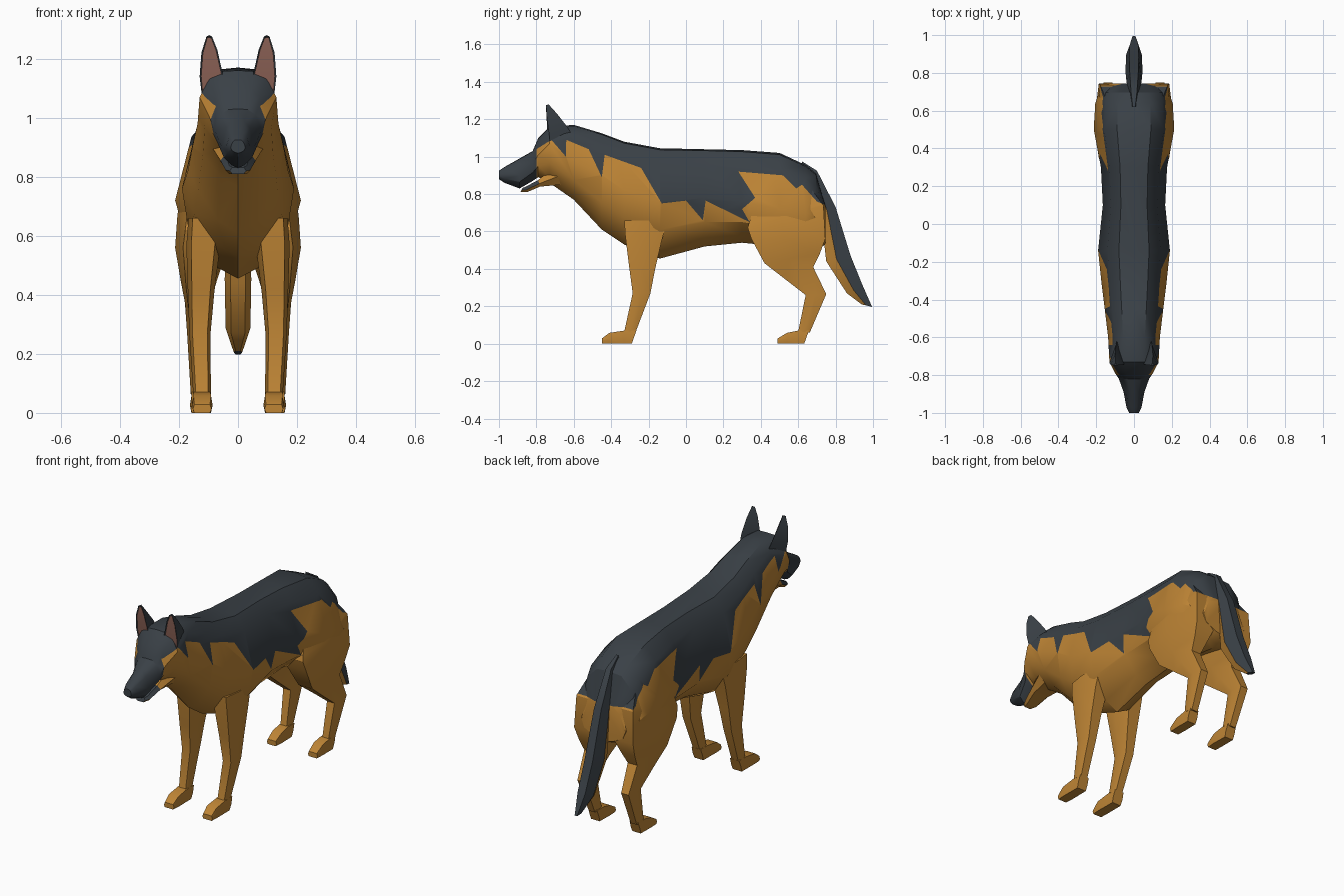
import bpy, bmesh, math
from mathutils import Vector

cube = bpy.data.objects.get("Cube")
if cube:
    bpy.data.objects.remove(cube, do_unlink=True)


def material(name, rgb):
    m = bpy.data.materials.new(name)
    m.use_nodes = True
    m.diffuse_color = (*rgb, 1)
    bsdf = next(n for n in m.node_tree.nodes if n.type == 'BSDF_PRINCIPLED')
    bsdf.inputs["Base Color"].default_value = (*rgb, 1)
    bsdf.inputs["Roughness"].default_value = 0.8
    return m


TAN, DARK, PINK = 0, 1, 2
MATS = [material("tan_fur", (0.52, 0.235, 0.036)),
        material("charcoal_fur", (0.042, 0.052, 0.062)),
        material("inner_ear_pink", (0.27, 0.125, 0.095))]

# Side outline (y, z) of the dark coat: face mask, jagged neck, saddle, rump
COAT = [(-1.1, 1.5), (-1.1, 0.5), (-0.80, 0.5), (-0.80, 1.04), (-0.72, 1.09),
        (-0.642, 1.0), (-0.64, 1.09), (-0.52, 1.04), (-0.45, 0.89),
        (-0.435, 1.01), (-0.24, 0.94), (-0.13, 0.75), (0.0, 0.765),
        (0.09, 0.66), (0.105, 0.765), (0.34, 0.65), (0.30, 0.72),
        (0.37, 0.78), (0.28, 0.92), (0.52, 0.90), (0.59, 0.83),
        (0.62, 0.85), (0.70, 0.76), (0.85, 0.70), (0.85, 1.5)]


def in_coat(y, z):
    inside = False
    for (y0, z0), (y1, z1) in zip(COAT, COAT[1:] + COAT[:1]):
        if (y0 > y) != (y1 > y) and z < z0 + (z1 - z0) * (y - y0) / (y1 - y0):
            inside = not inside
    return inside


def cut(bm, faces, co, no):
    geom = set(faces)
    for f in faces:
        geom.update(f.edges)
        geom.update(f.verts)
    bmesh.ops.bisect_plane(bm, geom=list(geom), dist=1e-5, plane_co=co, plane_no=no)


def paint_coat(bm):
    """Cut the surface along the coat outline and colour the inside dark."""
    bmesh.ops.triangulate(bm, faces=bm.faces[:])
    ys = sorted({p[0] for p in COAT})
    for y in ys:
        cut(bm, bm.faces[:], (0, y, 0), (0, 1, 0))
    for ya, yb in zip(ys, ys[1:]):
        for p, q in zip(COAT, COAT[1:]):
            if p[0] != q[0] and min(p[0], q[0]) <= ya and max(p[0], q[0]) >= yb:
                strip = [f for f in bm.faces if ya < f.calc_center_median().y < yb]
                if strip:
                    cut(bm, strip, (0, *p), (0, p[1] - q[1], q[0] - p[0]))
    for f in bm.faces:
        c = f.calc_center_median()
        f.material_index = DARK if in_coat(c.y, c.z) else TAN
    bmesh.ops.dissolve_limit(bm, angle_limit=math.radians(0.5), verts=bm.verts[:],
                             edges=bm.edges[:], delimit={'MATERIAL'})


def loft(name, rings, mirror=1, paint=None, angle=32):
    """Skin a list of equal rings, cap the ends, colour and shade."""
    bm = bmesh.new()
    rows = [[bm.verts.new((x * mirror, y, z)) for x, y, z in r] for r in rings]
    n = len(rows[0])
    for a, b in zip(rows, rows[1:]):
        for i in range(n):
            j = (i + 1) % n
            bm.faces.new((a[i], a[j], b[j], b[i]))
    bm.faces.new(rows[0])
    bm.faces.new(rows[-1])
    bmesh.ops.recalc_face_normals(bm, faces=bm.faces[:])
    if paint:
        paint(bm)
        bmesh.ops.recalc_face_normals(bm, faces=bm.faces[:])
    me = bpy.data.meshes.new(name)
    bm.to_mesh(me)
    bm.free()
    for m in MATS:
        me.materials.append(m)
    ob = bpy.data.objects.new(name, me)
    bpy.context.collection.objects.link(ob)
    bpy.ops.object.select_all(action='DESELECT')
    ob.select_set(True)
    bpy.context.view_layer.objects.active = ob
    bpy.ops.object.shade_smooth_by_angle(angle=math.radians(angle))
    return ob


def body_ring(y, top, bot, w, mid):
    up, low = top - mid, mid - bot
    half = [(0.42 * w, top - 0.03 * up), (0.74 * w, top - 0.28 * up), (w, mid),
            (0.87 * w, mid - 0.5 * low), (0.42 * w, bot + 0.14 * low)]
    return ([(0, y, top)] + [(x, y, z) for x, z in half] + [(0, y, bot)]
            + [(-x, y, z) for x, z in reversed(half)])


def limb_ring(fy, fz, by, bz, xi, xo, k=0.15, t=0.45):
    """Six-sided ring between a front and a back point, widest at t."""
    d = (xo - xi) * k
    my, mz = fy + (by - fy) * t, fz + (bz - fz) * t
    return [(xi + d, fy, fz), (xo - d, fy, fz), (xo, my, mz),
            (xo - d, by, bz), (xi + d, by, bz), (xi, my, mz)]


# Head, neck and torso: y, top, bottom, half width, height of widest point
BODY = [(-1.0, 0.925, 0.88, 0.025, 0.90), (-0.97, 0.945, 0.86, 0.04, 0.905),
        (-0.89, 0.99, 0.83, 0.055, 0.90), (-0.82, 1.03, 0.87, 0.08, 0.96),
        (-0.79, 1.10, 0.89, 0.10, 1.01), (-0.73, 1.16, 0.86, 0.13, 1.07),
        (-0.60, 1.17, 0.77, 0.137, 0.98), (-0.45, 1.125, 0.61, 0.155, 0.90),
        (-0.33, 1.08, 0.53, 0.17, 0.82), (-0.14, 1.045, 0.455, 0.19, 0.76),
        (0.10, 1.04, 0.52, 0.165, 0.78), (0.30, 1.035, 0.54, 0.175, 0.76),
        (0.50, 1.02, 0.52, 0.213, 0.72), (0.64, 0.955, 0.50, 0.205, 0.70),
        (0.695, 0.91, 0.50, 0.185, 0.67), (0.745, 0.74, 0.53, 0.14, 0.62)]
loft("body", [body_ring(*s) for s in BODY], paint=paint_coat)


# Lower jaw: dark lip, tan underside
def paint_jaw(bm):
    for f in bm.faces:
        back = f.calc_center_median().y > -0.79
        f.material_index = TAN if back or f.normal.z < -0.6 else DARK


loft("lower_jaw", [limb_ring(-0.885, 0.81, -0.875, 0.832, -0.028, 0.028),
                   limb_ring(-0.85, 0.81, -0.86, 0.838, -0.042, 0.042),
                   limb_ring(-0.78, 0.84, -0.79, 0.875, -0.06, 0.06),
                   limb_ring(-0.67, 0.85, -0.70, 0.95, -0.085, 0.085)],
     paint=paint_jaw)


# Tail: dark upper side, tan underside
def paint_tail(bm):
    for f in bm.faces:
        c, n = f.calc_center_median(), f.normal
        under = sum(1 for v in f.verts if v.index in under_ids) == len(f.verts)
        f.material_index = TAN if under else DARK


TAIL = [(0.62, 0.93, 0.62, 0.975, 0.012), (0.69, 0.84, 0.70, 0.925, 0.028),
        (0.72, 0.70, 0.80, 0.73, 0.04), (0.75, 0.44, 0.88, 0.47, 0.045),
        (0.86, 0.27, 0.945, 0.31, 0.042), (0.94, 0.21, 0.995, 0.197, 0.014)]
tail_rings = [limb_ring(a, b, c, d, -w, w, 0.22, 0.42) for a, b, c, d, w in TAIL]
tail = loft("tail", tail_rings)
for p in tail.data.polygons:
    # ring corners 0, 1, 2 and 5 lie on the underside
    p.material_index = TAN if all(v % 6 in (0, 1, 2, 5) for v in p.vertices) else DARK

# Limbs: front y, z, back y, z, inner x, outer x
FORE = [(-0.33, 0.66, -0.10, 0.66, 0.07, 0.168), (-0.325, 0.58, -0.13, 0.55, 0.06, 0.175),
        (-0.305, 0.42, -0.165, 0.40, 0.08, 0.17), (-0.285, 0.27, -0.19, 0.27, 0.093, 0.165),
        (-0.33, 0.065, -0.268, 0.065, 0.092, 0.152)]
HIND = [(0.40, 0.86, 0.66, 0.84, 0.05, 0.165), (0.33, 0.62, 0.735, 0.74, 0.03, 0.205),
        (0.35, 0.56, 0.745, 0.56, 0.035, 0.213), (0.42, 0.43, 0.715, 0.48, 0.07, 0.195),
        (0.53, 0.345, 0.68, 0.41, 0.095, 0.18), (0.64, 0.26, 0.75, 0.265, 0.105, 0.172),
        (0.60, 0.065, 0.662, 0.06, 0.105, 0.16)]


def paw(heel, instep, knuckle, toe, xi, xo):
    """Wedge-shaped paw running forward from the heel."""
    return [limb_ring(heel, 0, heel + 0.025, 0.07, xi, xo, 0.05),
            limb_ring(instep, 0, instep, 0.07, xi, xo, 0.05),
            limb_ring(knuckle, 0, knuckle, 0.058, xi - 0.004, xo + 0.003, 0.08),
            limb_ring(toe, 0, toe, 0.028, xi, xo, 0.08)]


# Ear: horizontal triangles of inner, outer and back corners
EAR = [[(0.048, -0.735, 1.09), (0.122, -0.725, 1.07), (0.085, -0.60, 1.10)],
       [(0.052, -0.742, 1.15), (0.130, -0.735, 1.14), (0.095, -0.635, 1.16)],
       [(0.070, -0.747, 1.23), (0.124, -0.745, 1.22), (0.100, -0.69, 1.23)],
       [(0.088, -0.748, 1.275), (0.107, -0.748, 1.275), (0.098, -0.735, 1.28)]]


def paint_ear(bm):
    for f in bm.faces:
        f.material_index = DARK
    front = [f for f in bm.faces if f.normal.y < -0.8]
    bmesh.ops.inset_region(bm, faces=front, thickness=0.005, depth=-0.004)
    for f in front:
        f.material_index = PINK


for side, s in (("left", 1), ("right", -1)):
    loft(side + "_front_leg", [limb_ring(*r) for r in FORE], s)
    loft(side + "_hind_leg", [limb_ring(*r) for r in HIND], s, paint_coat)
    loft(side + "_front_paw", paw(-0.29, -0.33, -0.41, -0.45, 0.09, 0.153), s)
    loft(side + "_hind_paw", paw(0.632, 0.60, 0.54, 0.49, 0.10, 0.16), s)
    loft(side + "_ear", EAR, s, paint_ear)
